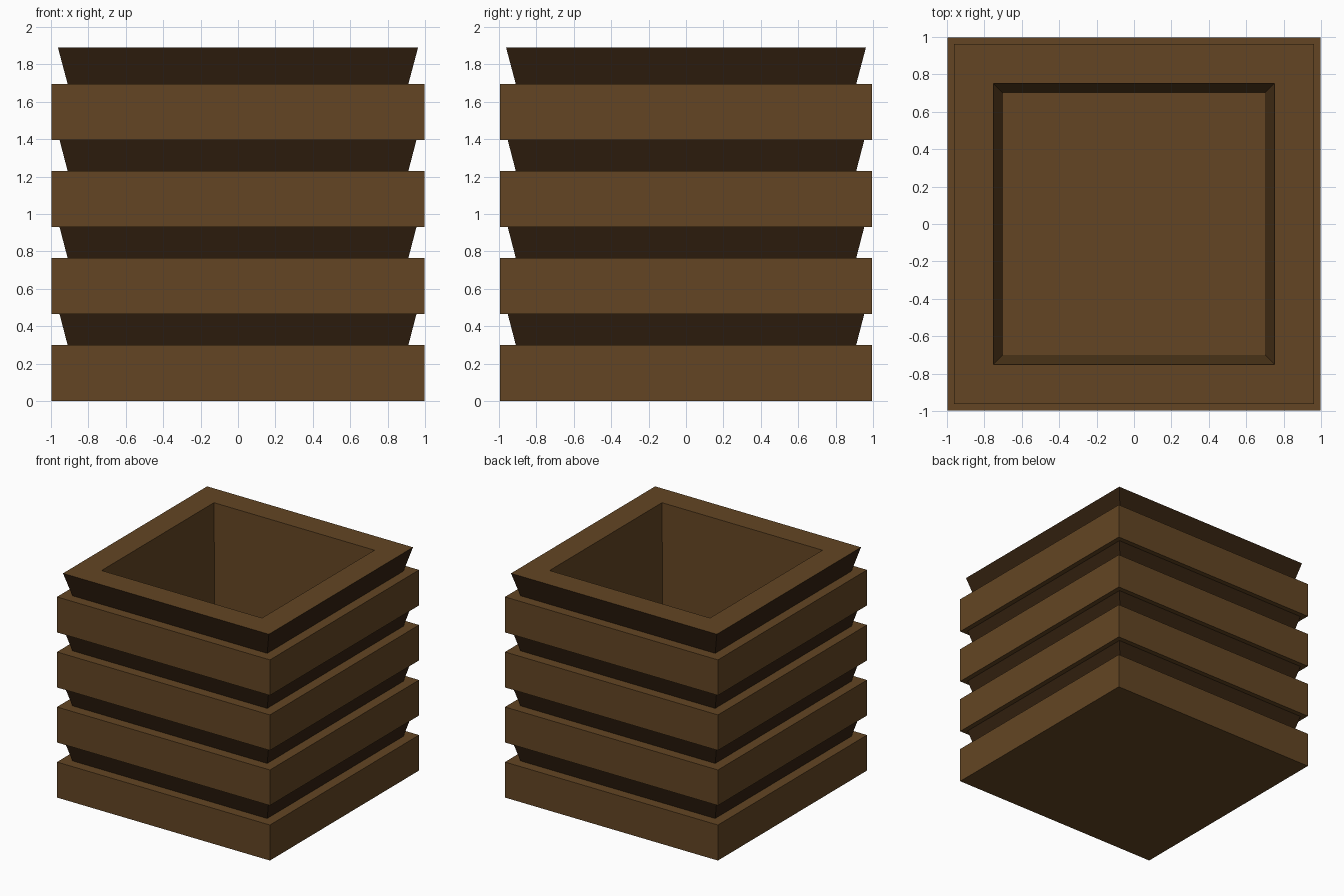
import bpy, bmesh

if "Cube" in bpy.data.objects:
    bpy.data.objects.remove(bpy.data.objects["Cube"])


def material(name, rgb):
    mat = bpy.data.materials.new(name)
    mat.diffuse_color = (*rgb, 1.0)
    mat.use_nodes = True
    mat.node_tree.nodes["Principled BSDF"].inputs["Base Color"].default_value = mat.diffuse_color
    return mat


wood = material("wood", (0.125, 0.06, 0.017))
dark_wood = material("dark_wood", (0.033, 0.015, 0.005))

SLATS, PITCH, SLAT_H = 4, 0.465, 0.30
HALF, NECK, FLARE, RIM = 0.995, 0.91, 0.953, 0.962
TOP, FLOOR = 1.89, 0.18

# Profile of (half width, height, material of the face below this point)
profile = [(HALF, 0.0, 0)]
for i in range(SLATS):
    z = i * PITCH
    last = i == SLATS - 1
    profile.append((HALF, z + SLAT_H, 0))                 # slat face
    profile.append((NECK, z + SLAT_H, 0))                 # ledge
    if last:
        profile.append((RIM, TOP, 1))                     # top collar
    else:
        profile.append((FLARE, z + PITCH, 1))             # flared groove
        profile.append((HALF, z + PITCH, 0))              # slat underside
profile.append((0.75, TOP, 0))                            # rim
profile.append((0.70, FLOOR, 0))                          # inner wall

# Sweep the profile around a square
bm = bmesh.new()
corners = [(-1, -1), (1, -1), (1, 1), (-1, 1)]
rings = [[bm.verts.new((sx * r, sy * r, z)) for sx, sy in corners]
         for r, z, _ in profile]
for k in range(1, len(rings)):
    a, b = rings[k - 1], rings[k]
    for j in range(4):
        n = (j + 1) % 4
        face = bm.faces.new((a[j], a[n], b[n], b[j]))
        face.material_index = profile[k][2]
bm.faces.new(rings[0][::-1])    # underside
bm.faces.new(rings[-1])         # inner floor
bmesh.ops.recalc_face_normals(bm, faces=bm.faces)

mesh = bpy.data.meshes.new("slatted_planter")
bm.to_mesh(mesh)
bm.free()
mesh.materials.append(wood)
mesh.materials.append(dark_wood)
planter = bpy.data.objects.new("slatted_planter", mesh)
bpy.context.collection.objects.link(planter)
